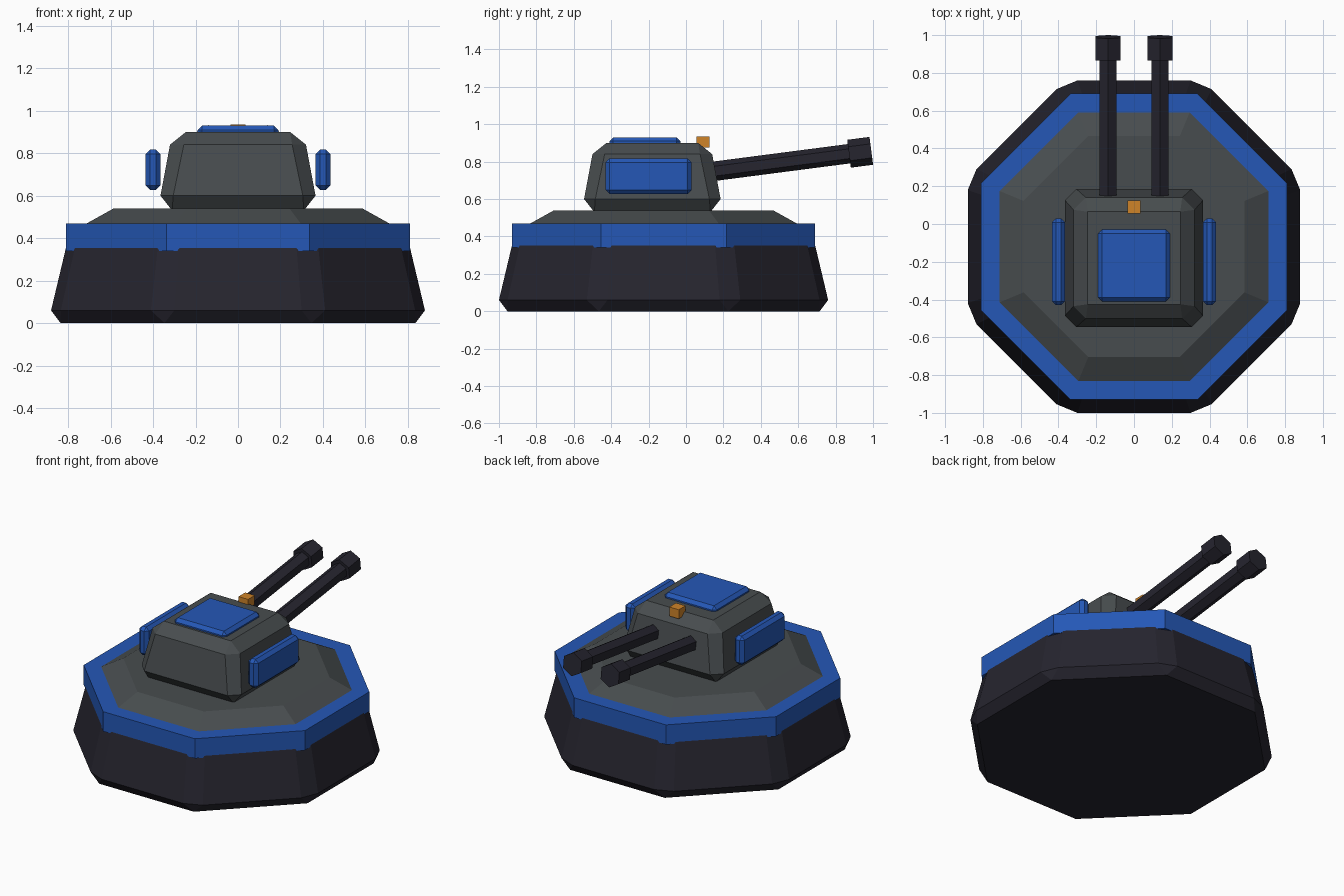
import bpy, bmesh, math
from mathutils import Vector, Matrix

cube = bpy.data.objects.get("Cube")
if cube:
    bpy.data.objects.remove(cube, do_unlink=True)


def material(name, rgb):
    m = bpy.data.materials.new(name)
    m.use_nodes = True
    m.diffuse_color = (*rgb, 1)
    m.node_tree.nodes["Principled BSDF"].inputs["Base Color"].default_value = (*rgb, 1)
    return m


DARK = material("dark gunmetal", (0.019, 0.018, 0.028))
BLUE = material("armour blue", (0.018, 0.097, 0.47))
GREY = material("plate grey", (0.064, 0.073, 0.077))
ORANGE = material("signal orange", (0.62, 0.23, 0.022))


def finish(name, bm, mat, matrix=None):
    bmesh.ops.remove_doubles(bm, verts=bm.verts, dist=0.0005)
    bmesh.ops.recalc_face_normals(bm, faces=bm.faces)
    mesh = bpy.data.meshes.new(name)
    bm.to_mesh(mesh)
    bm.free()
    mesh.materials.append(mat)
    obj = bpy.data.objects.new(name, mesh)
    if matrix:
        obj.matrix_world = matrix
    bpy.context.collection.objects.link(obj)
    return obj


def outline(sides, apothem, chamfer):
    """Regular polygon with flat sides on the axes and cut corners."""
    step = 2 * math.pi / sides
    corners = [Vector((math.cos((i + 0.5) * step), math.sin((i + 0.5) * step)))
               * apothem / math.cos(step / 2) for i in range(sides)]
    points = []
    for i, c in enumerate(corners):
        for other in (corners[i - 1], corners[(i + 1) % sides]):
            points.append(c + (other - c).normalized() * chamfer)
    return points


def loft(name, mat, sides, levels, matrix=None):
    """Stack of outlines, each level being (height, apothem, chamfer)."""
    bm = bmesh.new()
    rings = [[bm.verts.new((p.x, p.y, z)) for p in outline(sides, a, c)]
             for z, a, c in levels]
    for low, high in zip(rings, rings[1:]):
        n = len(low)
        for i in range(n):
            j = (i + 1) % n
            bm.faces.new((low[i], low[j], high[j], high[i]))
    bm.faces.new(rings[0])
    bm.faces.new(rings[-1])
    return finish(name, bm, mat, matrix)


def box(name, mat, centre, size, bevel=0):
    bm = bmesh.new()
    bmesh.ops.create_cube(bm, size=1)
    bmesh.ops.scale(bm, vec=size, verts=bm.verts)
    if bevel:
        bmesh.ops.bevel(bm, geom=bm.edges[:], offset=bevel, segments=1,
                        affect='EDGES', profile=0.5)
    return finish(name, bm, mat, Matrix.Translation(centre))


# Octagonal base, trim band and deck
base = Matrix.Translation((0, -0.12, 0))
loft("base_skirt", DARK, 8, [(0, 0.835, 0), (0.06, 0.88, 0.065),
                             (0.35, 0.811, 0.06), (0.40, 0.79, 0.06)], base)
loft("base_band", BLUE, 8, [(0.34, 0.81, 0), (0.47, 0.81, 0)], base)
loft("deck", GREY, 8, [(0.465, 0.72, 0), (0.54, 0.585, 0)], base)

# Turret body with cut corners
loft("turret", GREY, 4, [(0.53, 0.31, 0), (0.60, 0.365, 0.06),
                         (0.84, 0.32, 0.065), (0.90, 0.245, 0)],
     Matrix.Translation((0, -0.18, 0)))

# Armour plates and sight
for side, label in ((1, "left"), (-1, "right")):
    box(f"{label}_side_plate", BLUE, (side * 0.4, -0.2, 0.722),
        (0.07, 0.46, 0.19), 0.021)
box("roof_plate", BLUE, (0, -0.22, 0.90), (0.38, 0.38, 0.06), 0.021)
box("sight", ORANGE, (0, 0.09, 0.905), (0.07, 0.07, 0.06))

# Twin raised barrels: the local z axis points along each gun
elevation = math.radians(7.4)
for side, label in ((1, "left"), (-1, "right")):
    aim = (Matrix.Translation((side * 0.1375, 0, 0.729))
           @ Matrix.Rotation(elevation - math.pi / 2, 4, 'X'))
    loft(f"{label}_barrel", DARK, 6, [(0.02, 0.045, 0), (0.90, 0.045, 0)], aim)
    loft(f"{label}_muzzle", DARK, 6, [(0.879, 0.065, 0), (0.999, 0.065, 0)], aim)
